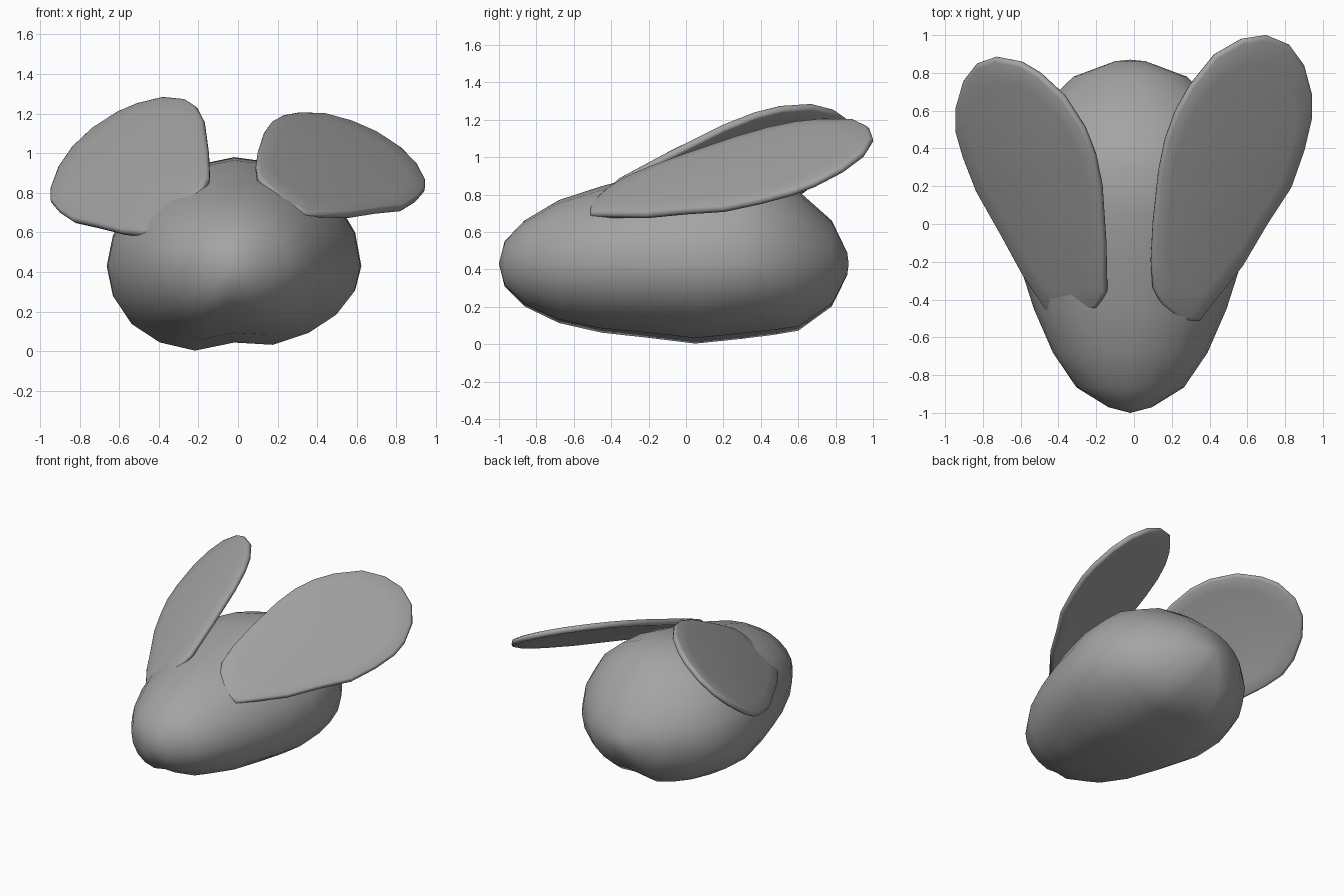
import bpy, bmesh, math

cube = bpy.data.objects.get("Cube")
if cube:
    bpy.data.objects.remove(cube, do_unlink=True)

grey = bpy.data.materials.new("mid grey")
grey.use_nodes = True
color = (0.37, 0.37, 0.37, 1)
grey.diffuse_color = color
grey.node_tree.nodes["Principled BSDF"].inputs["Base Color"].default_value = color


def make_object(name, bm):
    bmesh.ops.recalc_face_normals(bm, faces=bm.faces[:])
    mesh = bpy.data.meshes.new(name)
    bm.to_mesh(mesh)
    bm.free()
    mesh.materials.append(grey)
    obj = bpy.data.objects.new(name, mesh)
    bpy.context.collection.objects.link(obj)
    bpy.ops.object.select_all(action='DESELECT')
    obj.select_set(True)
    bpy.context.view_layer.objects.active = obj
    bpy.ops.object.shade_smooth_by_angle(angle=math.radians(80))
    return obj


def bridge(bm, la, lb):
    for i in range(len(la)):
        j = (i + 1) % len(la)
        bm.faces.new((la[i], la[j], lb[j], lb[i]))


def close(bm, loop, point):
    tip = bm.verts.new(point)
    for i in range(len(loop)):
        bm.faces.new((loop[i], loop[(i + 1) % len(loop)], tip))


# Body: rings along y, each with half width, top and bottom
SIDES, CENTRE_X, MID_Z = 20, -0.02, 0.43
rings = [(-0.97, 0.115, 0.55, 0.31), (-0.865, 0.285, 0.66, 0.205),
         (-0.68, 0.41, 0.77, 0.117), (-0.45, 0.51, 0.845, 0.067),
         (-0.2, 0.59, 0.91, 0.042), (0.05, 0.638, 0.965, 0.012),
         (0.28, 0.643, 0.98, 0.037), (0.46, 0.58, 0.92, 0.057),
         (0.6, 0.49, 0.82, 0.077), (0.78, 0.3, 0.66, 0.205),
         (0.862, 0.08, 0.49, 0.37)]
bm = bmesh.new()
loops = []
for y, width, top, bottom in rings:
    loop = []
    for i in range(SIDES):
        a = math.tau * i / SIDES
        c, s = math.cos(a), math.sin(a)
        z = MID_Z + s * (top - MID_Z if s > 0 else MID_Z - bottom)
        # the right side sags a little and the belly is flat
        if c < 0:
            z -= width * abs(math.sin(2 * a)) * (0.04 if s > 0 else 0.078)
        if i == SIDES * 3 // 4:
            z += 0.05 * width
        loop.append(bm.verts.new((CENTRE_X + c * width, y, z)))
    loops.append(loop)
for la, lb in zip(loops, loops[1:]):
    bridge(bm, la, lb)
close(bm, loops[0], (CENTRE_X, -1.0, MID_Z))
close(bm, loops[-1], (CENTRE_X, 0.87, MID_Z))
make_object("body", bm)


# Ears: tilted, slightly domed plates with a rounded rim
def make_ear(name, side, outline, base, slope_x, slope_y, dome):
    mid_x = sum(p[0] for p in outline) / len(outline)
    mid_y = sum(p[1] for p in outline) / len(outline)

    def place(point, scale):
        x = mid_x + (point[0] - mid_x) * scale
        y = mid_y + (point[1] - mid_y) * scale
        lift = dome * (1 - scale ** 2)
        return (side * x, y, base + slope_x * x + slope_y * y + lift)

    bm = bmesh.new()
    rims = [[bm.verts.new(place(p, scale)) for p in outline]
            for scale in (1, 0.8, 0.45)]
    for la, lb in zip(rims, rims[1:]):
        bridge(bm, la, lb)
    close(bm, rims[-1], place((mid_x, mid_y), 0))
    ear = make_object(name, bm)
    solid = ear.modifiers.new("thickness", 'SOLIDIFY')
    solid.thickness = 0.044
    solid.offset = 0
    bevel = ear.modifiers.new("rim", 'BEVEL')
    bevel.width = 0.019
    bevel.segments = 2
    bevel.limit_method = 'ANGLE'
    bevel.angle_limit = math.radians(60)


left_outline = [(0.34, -0.51), (0.57, -0.22), (0.7, 0), (0.83, 0.2), (0.9, 0.4),
                (0.94, 0.57), (0.94, 0.69), (0.9, 0.84), (0.82, 0.95), (0.7, 1.0),
                (0.57, 0.98), (0.43, 0.9), (0.3, 0.74), (0.22, 0.6), (0.165, 0.45),
                (0.13, 0.28), (0.1, 0), (0.09, -0.2), (0.1, -0.34), (0.14, -0.42),
                (0.22, -0.49), (0.28, -0.51)]
right_outline = [(0.46, -0.45), (0.58, -0.27), (0.7, -0.05), (0.83, 0.18),
                 (0.9, 0.36), (0.94, 0.5), (0.94, 0.62), (0.9, 0.76), (0.83, 0.85),
                 (0.73, 0.885), (0.6, 0.86), (0.5, 0.8), (0.37, 0.68), (0.26, 0.51),
                 (0.205, 0.37), (0.17, 0.2), (0.15, -0.1), (0.145, -0.36),
                 (0.19, -0.44), (0.3, -0.49), (0.4, -0.49)]
make_ear("left_ear", 1, left_outline, 1.055, -0.5, 0.39, 0.02)
make_ear("right_ear", -1, right_outline, 1.178, -0.75, 0.55, 0.03)
